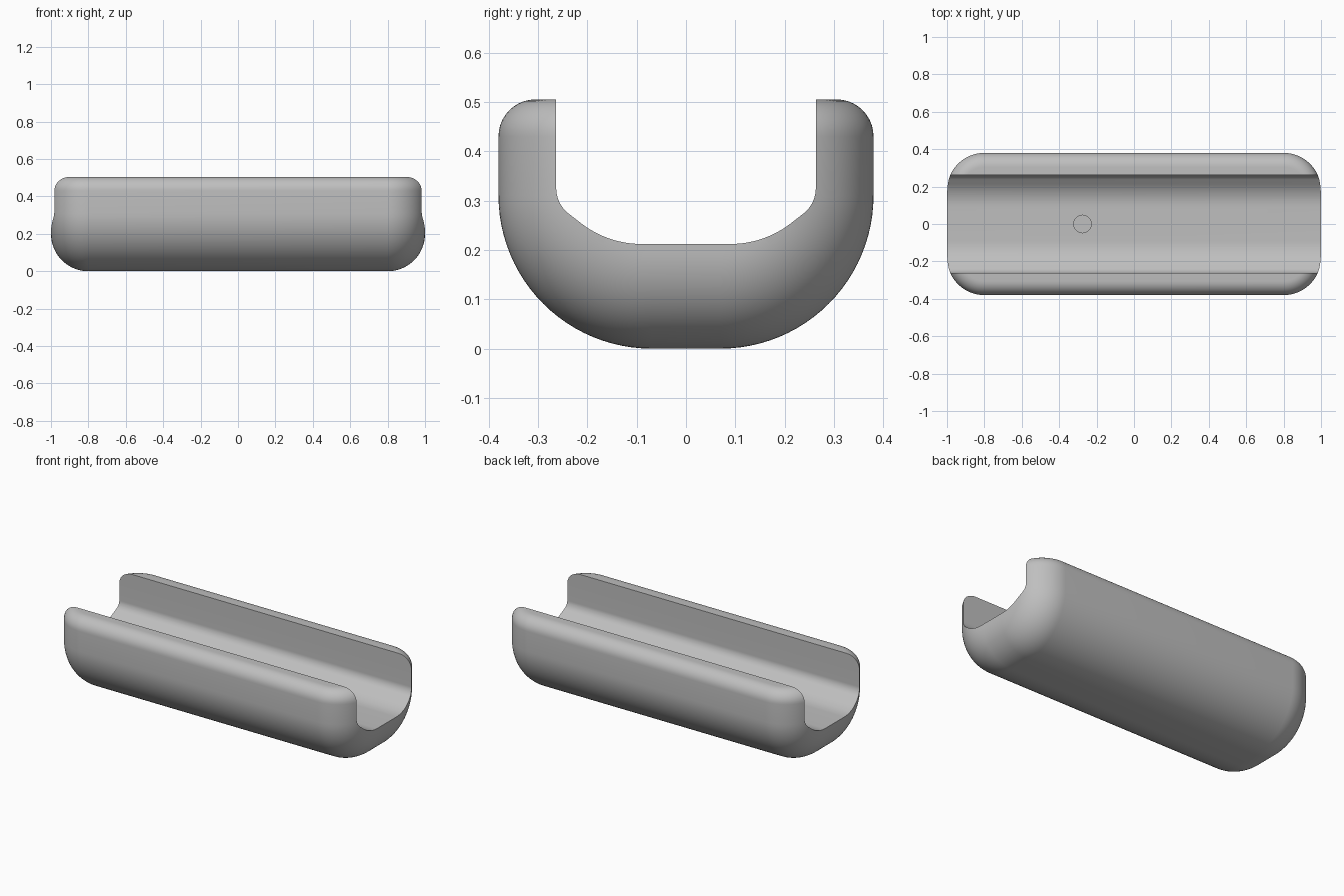
import bpy, bmesh, math

if "Cube" in bpy.data.objects:
    bpy.data.objects.remove(bpy.data.objects["Cube"])

grey = bpy.data.materials.new("plain grey")
grey.diffuse_color = (0.52, 0.52, 0.52, 1)
grey.use_nodes = True
grey.node_tree.nodes["Principled BSDF"].inputs["Base Color"].default_value = grey.diffuse_color


def make_object(name, bm):
    bmesh.ops.recalc_face_normals(bm, faces=bm.faces[:])
    mesh = bpy.data.meshes.new(name)
    bm.to_mesh(mesh)
    bm.free()
    mesh.materials.append(grey)
    obj = bpy.data.objects.new(name, mesh)
    bpy.context.collection.objects.link(obj)
    return obj


def arc(cy, cz, r, a0, a1, n):
    """Points on an arc, angles in degrees from +y."""
    angles = [math.radians(a0 + (a1 - a0) * i / n) for i in range(n + 1)]
    return [(cy + r * math.cos(a), cz + r * math.sin(a)) for a in angles]


# Half section of the body: core point, outward direction, rounding radius
ROUND, LIP = 0.2, 0.075
half = []
for i in range(25):                                   # big lower curve
    a = math.radians(-90 + 90 * i / 24)
    n = (math.cos(a), math.sin(a))
    half.append((0.07 + 0.11 * n[0], 0.31 + 0.11 * n[1], n, ROUND))
for i in range(11):                                   # rounded top lip
    a = math.radians(90 * i / 10)
    half.append((0.18, 0.505 - LIP + LIP * math.sin(a), (1, 0),
                 ROUND - LIP * (1 - math.cos(a))))
section = [(-y, z, (-n[0], n[1]), r) for y, z, n, r in reversed(half)] + half

# Body: sections swept along x with rounded ends
STEPS = 20
sweep = [(s, math.radians(90 * i / STEPS)) for s, order in
         ((-1, range(STEPS, -1, -1)), (1, range(STEPS + 1))) for i in order]
bm = bmesh.new()
rings = [[bm.verts.new((s * (0.8 + r * math.sin(v)),
                        y + n[0] * r * math.cos(v), z + n[1] * r * math.cos(v)))
          for y, z, n, r in section] for s, v in sweep]
count = len(section)
for a, b in zip(rings, rings[1:]):
    for j in range(count):
        k = (j + 1) % count
        bm.faces.new((a[j], a[k], b[k], b[j]))
for ring in (rings[0], rings[-1]):                    # flat end caps
    for j in range(count // 2 - 1):
        bm.faces.new((ring[j], ring[j + 1], ring[-2 - j], ring[-1 - j]))
body = make_object("cradle_body", bm)

# Cutter for the long groove
side = (arc(0.09, 0.412, 0.2, -90, -52, 12)
        + arc(0.198, 0.325, 0.065, -52, 0, 12) + [(0.263, 0.8)])
outline = side + [(-y, z) for y, z in reversed(side)]
bm = bmesh.new()
ends = [[bm.verts.new((x, y, z)) for y, z in outline] for x in (-1.3, 1.3)]
for e in ends:
    bm.faces.new(e)
for j in range(len(outline)):
    k = (j + 1) % len(outline)
    bm.faces.new((ends[0][j], ends[0][k], ends[1][k], ends[1][j]))
groove = make_object("groove_cutter", bm)

# Cutter for the small round hole in the groove floor
bpy.ops.mesh.primitive_cylinder_add(vertices=48, radius=0.047, depth=0.3,
                                    location=(-0.275, 0, 0.26))
hole = bpy.context.object
hole.name = "hole_cutter"
hole.data.materials.append(grey)

bpy.ops.object.select_all(action='DESELECT')
body.select_set(True)
bpy.context.view_layer.objects.active = body
for cutter in (groove, hole):
    mod = body.modifiers.new("cut", 'BOOLEAN')
    mod.operation, mod.solver, mod.object = 'DIFFERENCE', 'EXACT', cutter
    bpy.ops.object.modifier_apply(modifier=mod.name)
    bpy.data.objects.remove(cutter)
bpy.ops.object.shade_smooth_by_angle(angle=math.radians(30))
